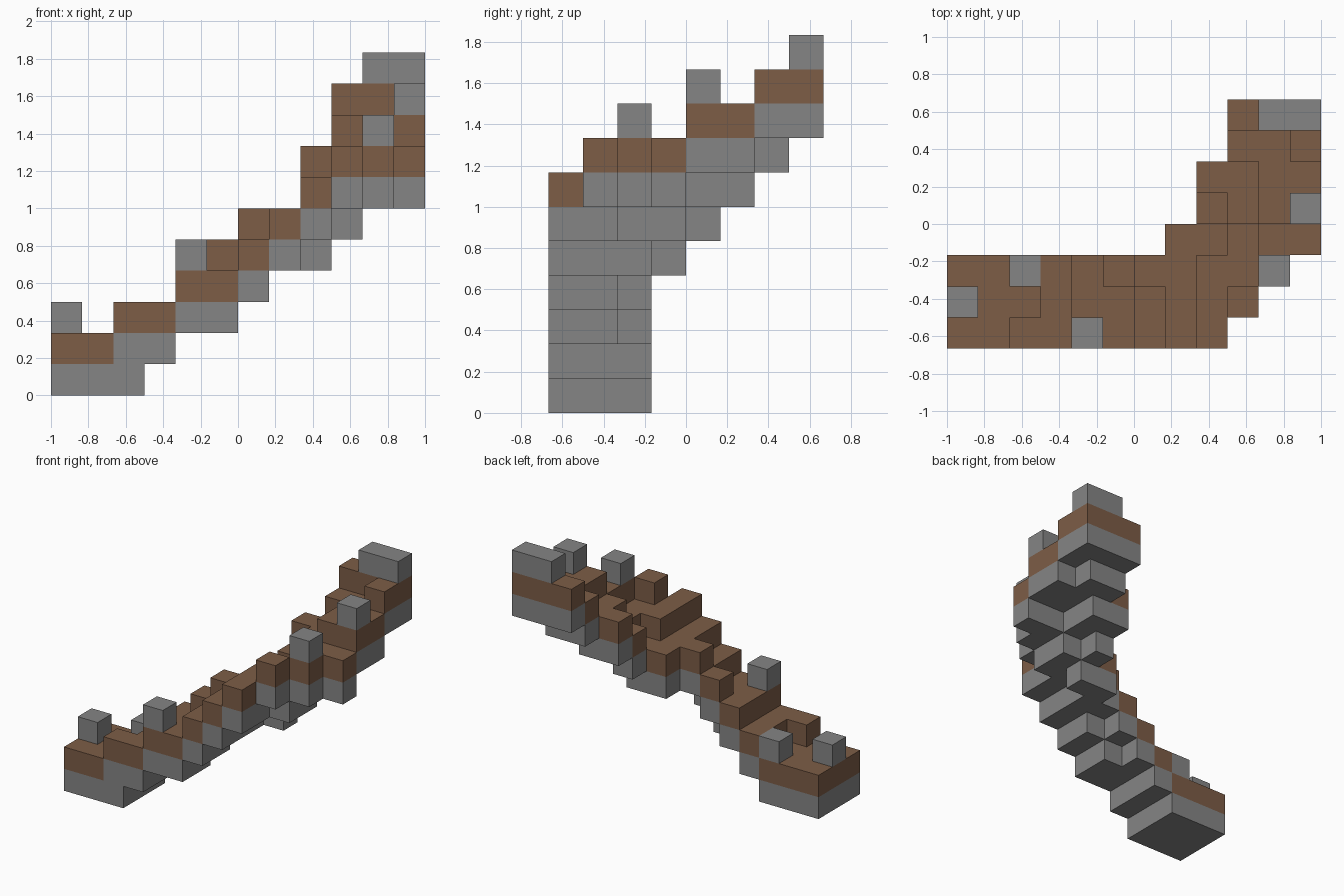
import bpy, bmesh, math
from mathutils import Vector

if "Cube" in bpy.data.objects:
    bpy.data.objects.remove(bpy.data.objects["Cube"], do_unlink=True)

U = 1 / 6  # block size


def material(name, rgb):
    m = bpy.data.materials.new(name)
    m.use_nodes = True
    m.diffuse_color = (*rgb, 1)
    m.node_tree.nodes["Principled BSDF"].inputs["Base Color"].default_value = (*rgb, 1)
    return m


brown = material("earth brown", (0.205, 0.11, 0.062))
gray = material("stone gray", (0.235, 0.235, 0.235))

# Walking level of each block column, one row per step from front to back
LEVELS = [
    "112233456...",
    "1112334567..",
    "11123455667.",
    ".......55677",
    "........6788",
    "........7788",
    ".........889",
    ".........999",
]

path = {(x, y, int(c)) for y, row in enumerate(LEVELS)
        for x, c in enumerate(row) if c != "."}
# One stone layer under the path, with the foot squared off on the ground
base = {(x, y, z - 1) for x, y, z in path} | {(2, 0, 0)}


def on_path(*columns):
    return {(x, y, int(LEVELS[y][x]) + 1) for x, y in columns}


parts = {
    "earth_path": (path, brown),
    "stone_base": (base, gray),
    "stone_posts": (on_path((0, 1), (2, 2), (4, 0), (10, 2), (11, 4)), gray),
    "stone_end_wall": (on_path((10, 7), (11, 7)), gray),
}
filled = set().union(*(cells for cells, _ in parts.values()))


def build(name, cells, mat):
    """Make the outer skin of a set of blocks."""
    bm = bmesh.new()
    for cell in sorted(cells):
        centre = Vector(cell) + Vector((0.5, 0.5, 0.5))
        for axis in range(3):
            for side in (-1, 1):
                n = Vector((0, 0, 0))
                n[axis] = side
                if tuple(int(a + b) for a, b in zip(cell, n)) in filled:
                    continue
                u = Vector((0, 0, 0))
                u[(axis + 1) % 3] = 0.5
                v = n.cross(u)
                corners = [centre + n / 2 + s * u + t * v
                           for s, t in ((-1, -1), (1, -1), (1, 1), (-1, 1))]
                bm.faces.new([bm.verts.new((p - Vector((6, 4, 0))) * U) for p in corners])
    bmesh.ops.remove_doubles(bm, verts=bm.verts, dist=0.001)
    bmesh.ops.dissolve_limit(bm, angle_limit=math.radians(1),
                             verts=bm.verts, edges=bm.edges)
    mesh = bpy.data.meshes.new(name)
    bm.to_mesh(mesh)
    bm.free()
    mesh.materials.append(mat)
    bpy.context.collection.objects.link(bpy.data.objects.new(name, mesh))


for name, (cells, mat) in parts.items():
    build(name, cells, mat)
